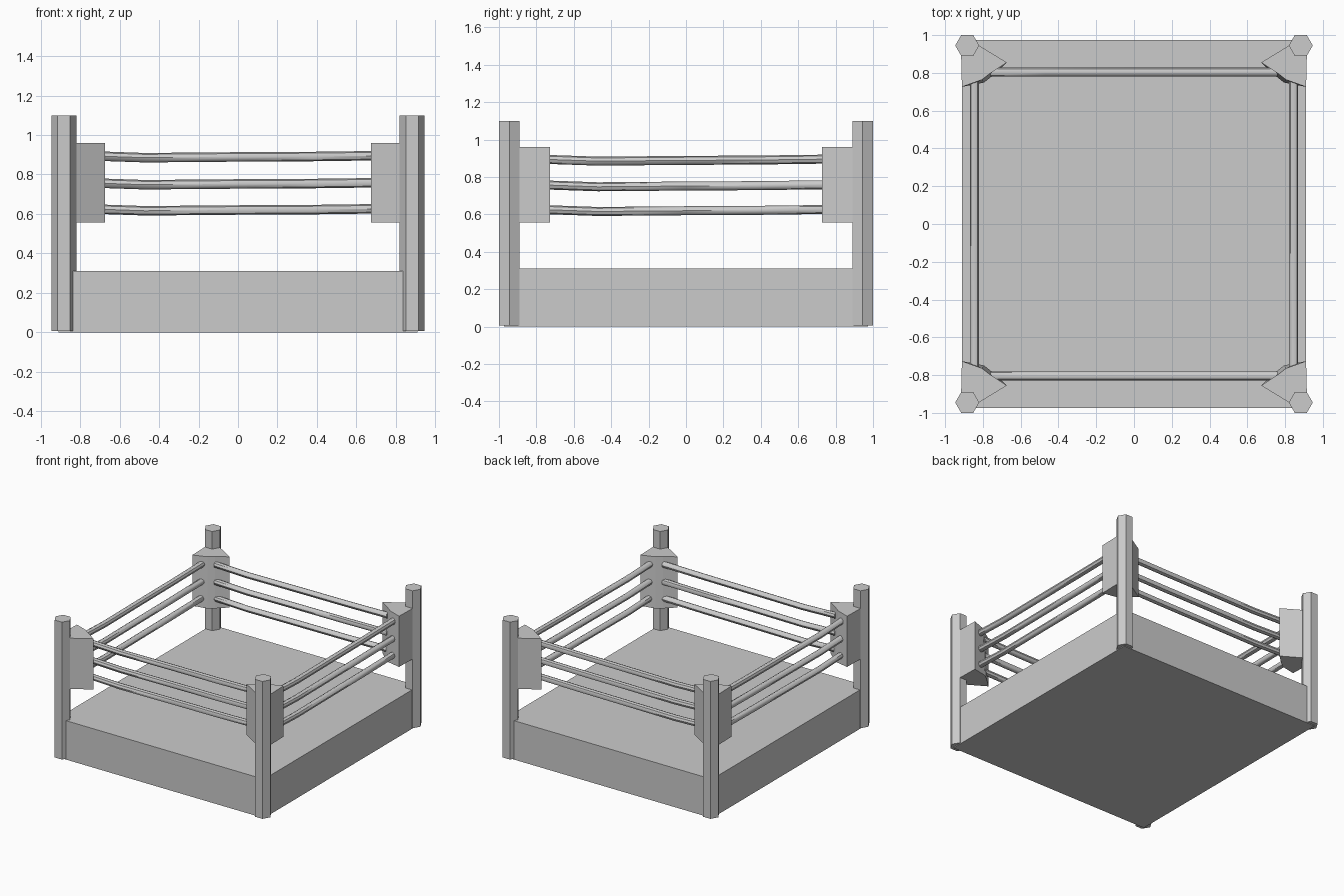
import bpy, bmesh
from math import cos, sin, pi

if "Cube" in bpy.data.objects:
    bpy.data.objects.remove(bpy.data.objects["Cube"])


def loft(name, bottom, top, z0, z1):
    """Closed flat-faced solid between two outlines with equal point counts."""
    bm = bmesh.new()
    lo = [bm.verts.new((x, y, z0)) for x, y in bottom]
    hi = [bm.verts.new((x, y, z1)) for x, y in top]
    bm.faces.new(lo)
    bm.faces.new(hi)
    n = len(lo)
    for i in range(n):
        j = (i + 1) % n
        bm.faces.new((lo[i], lo[j], hi[j], hi[i]))
    bmesh.ops.recalc_face_normals(bm, faces=bm.faces)
    me = bpy.data.meshes.new(name)
    bm.to_mesh(me)
    bm.free()
    ob = bpy.data.objects.new(name, me)
    bpy.context.collection.objects.link(ob)
    return ob


def rope(name, pts, radius=0.024):
    """Round rope along a polyline, turned into a smooth mesh."""
    cu = bpy.data.curves.new(name, 'CURVE')
    cu.dimensions = '3D'
    cu.bevel_depth = radius
    cu.bevel_resolution = 2
    cu.use_fill_caps = True
    sp = cu.splines.new('POLY')
    sp.points.add(len(pts) - 1)
    for p, co in zip(sp.points, pts):
        p.co = (*co, 1)
    ob = bpy.data.objects.new(name, cu)
    bpy.context.collection.objects.link(ob)
    bpy.ops.object.select_all(action='DESELECT')
    ob.select_set(True)
    bpy.context.view_layer.objects.active = ob
    bpy.ops.object.convert(target='MESH')
    bpy.ops.object.shade_smooth_by_angle(angle=pi / 4)


# Platform
W, D = 0.91, 0.973
deck = [(-W, -D), (W, -D), (W, D), (-W, D)]
loft("platform", deck, deck, 0, 0.31)

# Hexagonal posts and the corner pads fixed to their inner faces
PX, PY, R = 0.883, 0.945, 0.0635
hexagon = [(PX + R * cos(i * pi / 3), PY + R * sin(i * pi / 3)) for i in range(6)]
back = [(0.915, 0.89), (0.883, 0.945), (0.821, 0.945), (0.673, 0.855)]
pad_low = back + [(0.752, 0.782), (0.794, 0.749), (0.911, 0.726)]
pad_top = back + [(0.762, 0.797), (0.805, 0.764), (0.911, 0.726)]
for sx, xn in ((-1, "left"), (1, "right")):
    for sy, yn in ((-1, "front"), (1, "back")):
        flip = lambda pts: [(x * sx, y * sy) for x, y in pts]
        loft(f"{yn}_{xn}_post", flip(hexagon), flip(hexagon), 0.006, 1.1)
        loft(f"{yn}_{xn}_pad", flip(pad_low), flip(pad_top), 0.556, 0.96)

# Three slightly sagging ropes on each side
sag = [(-1, 0), (-0.62, -0.01), (0, -0.006), (0.5, -0.004), (1, 0.001)]
for level, z in (("lower", 0.626), ("middle", 0.758), ("upper", 0.895)):
    for s, xn, yn in ((-1, "left", "front"), (1, "right", "back")):
        rope(f"{yn}_{level}_rope", [(t * 0.76, s * 0.804, z + dz) for t, dz in sag])
        rope(f"{xn}_{level}_rope", [(s * 0.845, t * 0.76, z + dz) for t, dz in sag])
